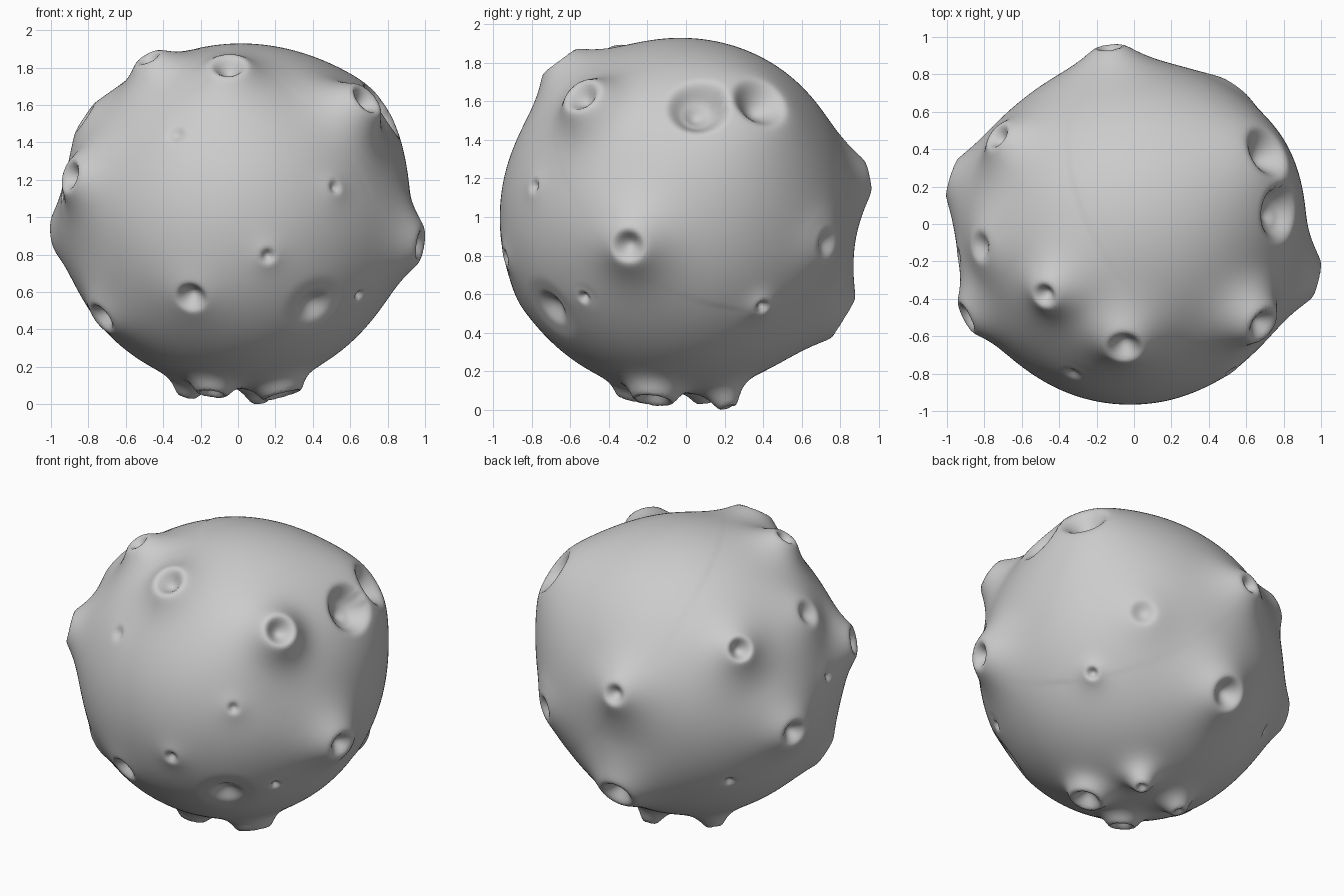
import bpy, bmesh, math
from mathutils import Vector

if "Cube" in bpy.data.objects:
    bpy.data.objects.remove(bpy.data.objects["Cube"])

CENTRE = Vector((-0.02, -0.05, 1.01))
R = 0.915
craters = []


def add_craters(points, skirt, depth, radius=None):
    """Craters of one kind: x, y, z of the rim centre and, unless shared, rim radius."""
    for p in points:
        v = Vector(p[:3]) - CENTRE
        r = radius or p[3]
        craters.append((v.normalized(), v.length, r, depth(r), skirt))


def bowl_depth(r):
    return 0.03 + 0.55 * r


# raised bowls
add_craters([(-.05, -.66, 1.82, .095), (-.48, -.38, 1.865, .065), (.69, -.54, 1.64, .095),
             (-.25, -.85, .58, .085), (-.90, -.50, 1.23, .085), (-.73, -.43, .47, .085),
             (-.73, .47, 1.50, .075)], .11, bowl_depth)
# largest bowl on a wide swelling of the upper right
add_craters([(.71, .38, 1.60, .15)], .32, bowl_depth)
# raised bowls on a broad hill
add_craters([(-.98, .25, .92, .085), (-.13, .95, 1.22, .065),
             (-.06, .82, .48, .105), (.98, -.30, .86, .085)], .14, bowl_depth)
# wide bowls under the body
add_craters([(.24, -.17, .05, .10), (-.14, -.28, .055, .075)], .045, bowl_depth)
# shallow dents
add_craters([(-.33, -.80, 1.45, .05), (.40, -.69, .54, .105), (-.82, -.12, 1.54, .085),
             (.54, .73, .87, .08), (.71, .05, 1.53, .07)], .14, lambda r: 0.5 * r)
# cones with a small pit
add_craters([(.16, -.94, .80), (.67, .40, .54), (.12, .22, .01), (-.28, .10, .04)],
            .055, lambda r: 0.05, .04)
# tiny pits
add_craters([(.52, -.79, 1.17), (.65, -.53, .59), (-.94, -.17, 1.13), (-.65, .47, .59)],
            .06, lambda r: 0.04, .035)


def surface_radius(n):
    """Sphere radius in direction n: hills that blend together, bowls cut inside rims."""
    total, nearest, own_rim = 0.0, 1.0, 0.0
    for axis, length, r, depth, w in craters:
        c = n.dot(axis)
        if c < 0.4:
            continue
        d = math.acos(min(1, c)) * length
        rim = math.hypot(length, r) - R
        if d < r:
            t = d / r
            return R + rim - depth * (1 - t * t) ** 1.5
        s = (d - r) / w
        h = rim * math.exp(-s * s / (s + 0.25))
        total += max(h, 0) ** 2
        blend = (d - r) / min(w, 0.09)
        if blend < nearest:
            nearest, own_rim = blend, h
    # close to a rim only its own hill counts
    k = nearest * nearest * (3 - 2 * nearest)
    return R + own_rim * (1 - k) + math.sqrt(total) * k


# cratered body: fine sphere pushed in and out
bm = bmesh.new()
bmesh.ops.create_icosphere(bm, subdivisions=7, radius=1)
for v in bm.verts:
    n = v.co.normalized()
    v.co = CENTRE + n * surface_radius(n)
for i in range(2):
    bmesh.ops.smooth_vert(bm, verts=bm.verts, factor=0.4,
                          use_axis_x=True, use_axis_y=True, use_axis_z=True)

# stand on the ground plane
low = min(v.co.z for v in bm.verts)
bmesh.ops.translate(bm, verts=bm.verts, vec=(0, 0, -low))
for f in bm.faces:
    f.smooth = True

mesh = bpy.data.meshes.new("cratered_body")
bm.to_mesh(mesh)
bm.free()
body = bpy.data.objects.new("cratered_body", mesh)
bpy.context.collection.objects.link(body)
